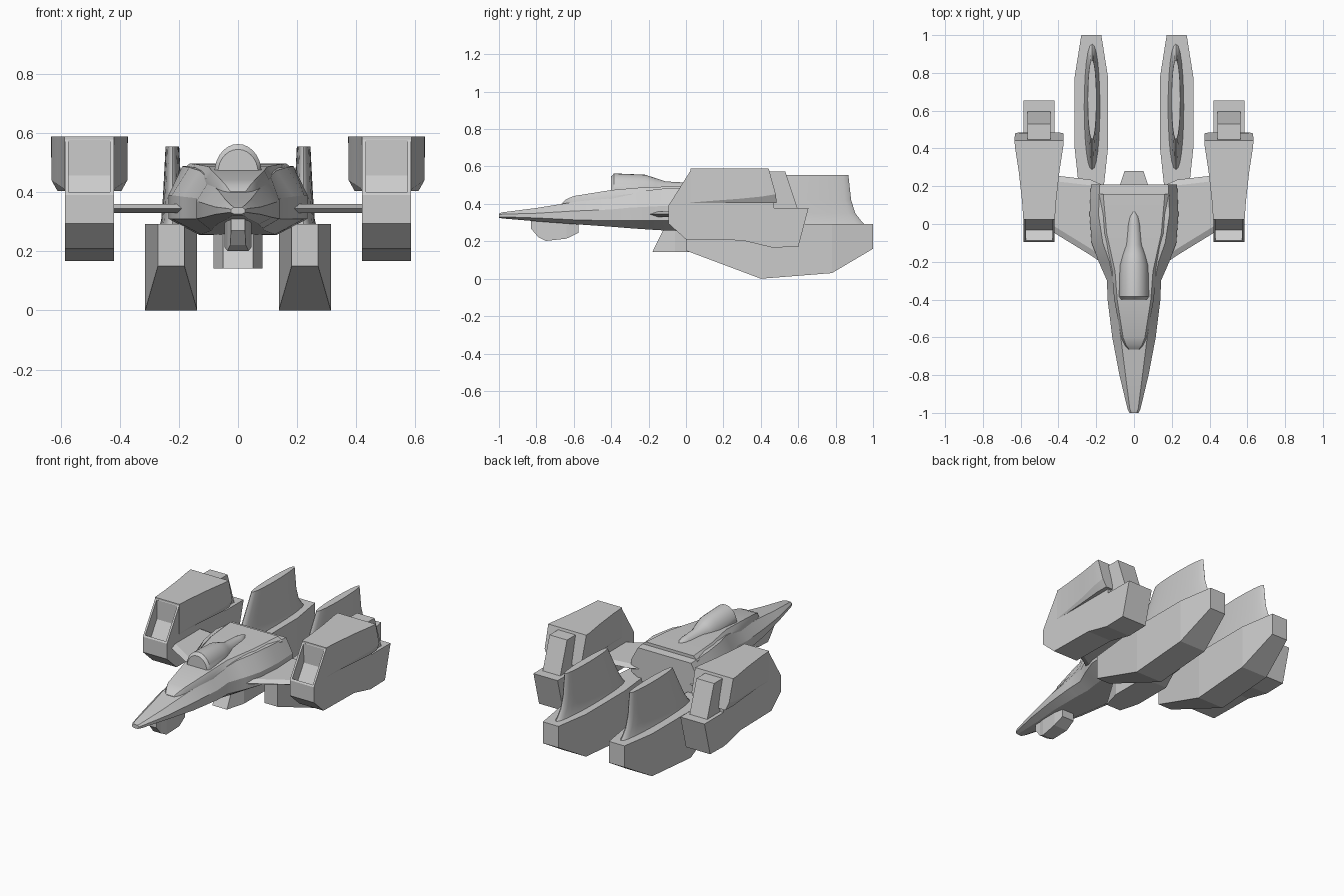
import bpy, bmesh, math

if "Cube" in bpy.data.objects:
    bpy.data.objects.remove(bpy.data.objects["Cube"])


def finish(name, bm, mirror=False, smooth=None):
    bmesh.ops.recalc_face_normals(bm, faces=bm.faces[:])
    me = bpy.data.meshes.new(name)
    bm.to_mesh(me)
    bm.free()
    ob = bpy.data.objects.new(name, me)
    bpy.context.collection.objects.link(ob)
    if mirror:
        ob.modifiers.new("mirror", 'MIRROR')
    if smooth:
        bpy.ops.object.select_all(action='DESELECT')
        ob.select_set(True)
        bpy.context.view_layer.objects.active = ob
        bpy.ops.object.shade_smooth_by_angle(angle=math.radians(smooth))
    return ob


def loft_bm(rings):
    """Skin equal-length closed rings and cap both ends."""
    bm = bmesh.new()
    vs = [[bm.verts.new(p) for p in r] for r in rings]
    n = len(vs[0])
    for a, b in zip(vs, vs[1:]):
        for i in range(n):
            j = (i + 1) % n
            bm.faces.new((a[i], a[j], b[j], b[i]))
    bm.faces.new(vs[0])
    bm.faces.new(vs[-1])
    return bm


def half(y, pts, cx=0.0):
    """Symmetric ring at y from right-half (x, z) points, bottom to top."""
    return ([(cx + x, y, z) for x, z in pts] +
            [(cx - x, y, z) for x, z in reversed(pts)])


def box_ring(y, h, z0, z1, cx=0.0, lean=0.0):
    return [(cx - h, y, z0), (cx + h, y, z0),
            (cx + h, y + lean, z1), (cx - h, y + lean, z1)]


def prism(poly, x0, x1):
    return loft_bm([[(x, y, z) for y, z in poly] for x in (x0, x1)])


# Main hull: y, bottom half width, bottom z, half width, low z, high z, top half width, top z
hull = [(-1.0, .012, .326, .024, .331, .342, .014, .349),
        (-.98, .018, .322, .034, .331, .345, .022, .355),
        (-.8, .04, .307, .077, .325, .35, .045, .378),
        (-.6, .07, .292, .115, .315, .362, .07, .41),
        (-.4, .085, .278, .14, .31, .37, .1, .435),
        (-.3, .09, .27, .143, .31, .38, .11, .455),
        (-.2, .11, .263, .187, .31, .385, .13, .473),
        (-.1, .125, .257, .224, .31, .39, .165, .484),
        (.05, .13, .255, .235, .31, .39, .188, .488),
        (.21, .13, .262, .228, .315, .39, .182, .475)]
finish("hull", loft_bm([half(y, [(xb, zb), (w, zl), (w, zh), (xt, zt)])
                        for y, xb, zb, w, zl, zh, xt, zt in hull]), smooth=25)

# Raised deck: y, half width, base z, top z
deck = [(-.665, .03, .385, .402), (-.64, .05, .385, .425), (-.6, .068, .39, .442),
        (-.4, .105, .41, .474), (-.25, .118, .43, .487),
        (-.05, .17, .45, .495), (.16, .192, .45, .497)]
finish("upper_deck", loft_bm([half(y, [(w, z0), (w, z0 + (z1 - z0) * .5), (w * .85, z1)])
                              for y, w, z0, z1 in deck]), smooth=25)

# Canopy: half-ellipse rings (y, half width, top z)
canopy = [(-.4, .068, .545), (-.385, .08, .563), (-.22, .077, .556), (-.16, .062, .537),
          (-.11, .046, .52), (0, .038, .514), (.04, .03, .508), (.065, .01, .5)]
rings = []
for y, w, zt in canopy:
    rings.append([(w * math.cos(math.pi * i / 14), y,
                   .465 + (zt - .465) * math.sin(math.pi * i / 14)) for i in range(15)])
finish("canopy", loft_bm(rings), smooth=40)

# Gun pod under the nose
finish("nose_gun", loft_bm([box_ring(*r) for r in
       [(-.83, .024, .27, .32), (-.79, .026, .222, .32), (-.75, .036, .202, .32),
        (-.64, .046, .214, .31), (-.575, .04, .245, .31)]]))

# Belly block
finish("belly_block", loft_bm([box_ring(-.18, .05, .142, .265, 0, .06),
                               box_ring(-.06, .083, .142, .28),
                               box_ring(.18, .083, .142, .3),
                               box_ring(.28, .05, .17, .3)]))

# Wings
def wing_ring(x, y0, y1):
    return [(x, y0, .345), (x, y0 + .035, .36), (x, y1 - .03, .36),
            (x, y1, .345), (x, y1 - .03, .329), (x, y0 + .035, .329)]

finish("wing", loft_bm([wing_ring(.15, -.22, .2), wing_ring(.23, -.165, .235),
                        wing_ring(.45, -.03, .26)]), mirror=True)

# Engine pod body with recessed intake on the sloped front
body = [(-.094, .39), (.03, .587), (.43, .587), (.47, .45), (.47, .378), (.655, .377),
        (.6, .17), (.46, .167), (.3, .205), (0, .21), (-.094, .295)]
bm = prism(body, .42, .585)
bmesh.ops.recalc_face_normals(bm, faces=bm.faces[:])
front = [f for f in bm.faces if f.normal.y < -.7 and f.normal.z > .4]
bmesh.ops.inset_region(bm, faces=front, thickness=.017)
bmesh.ops.inset_region(bm, faces=front, thickness=.0005, depth=-.065)
finish("engine_body", bm, mirror=True)

# Flared shell around the upper engine: y, half width, bevel width, bevel z
C = .5025
shell = [(.025, .0835, .002, .407), (.12, .09, .006, .415),
         (.28, .108, .012, .427), (.41, .128, .02, .44)]
rings = [half(y, [(h - b, .404), (h, zb), (h, .589)], C) for y, h, b, zb in shell]
rings.append([(C + s * x, y, z) for s, order in ((1, 1), (-1, -1))
              for x, y, z in [(.106, .485, .404), (.128, .48, .452), (.13, .442, .589)][::order]])
finish("engine_shell", loft_bm(rings), mirror=True, smooth=20)

# Exhaust block behind each engine
finish("engine_tail", prism([(.4, .574), (.53, .574), (.602, .36), (.4, .36)],
                            C - .06, C + .06), mirror=True)

# Rear booms
finish("boom", loft_bm([box_ring(*r, .226) for r in
       [(0, .045, .15, .292), (.4, .088, 0, .292), (.78, .088, .03, .292),
        (1.0, .053, .16, .292)]]), mirror=True)

# Tail fins: z, front y, rear y, half width
fins = [(.28, .275, .965, .045), (.305, .3, .94, .038), (.35, .335, .905, .034),
        (.42, .375, .883, .03), (.555, .45, .868, .023)]
rings = []
for z, y0, y1, h in fins:
    ring = []
    for i in range(24):
        a = 2 * math.pi * i / 24
        s = math.sin(a)
        ring.append((.222 + h * math.copysign(abs(s) ** .9, s),
                     (y0 + y1) / 2 + (y1 - y0) / 2 * math.cos(a), z))
    rings.append(ring)
finish("tail_fin", loft_bm(rings), mirror=True, smooth=35)
